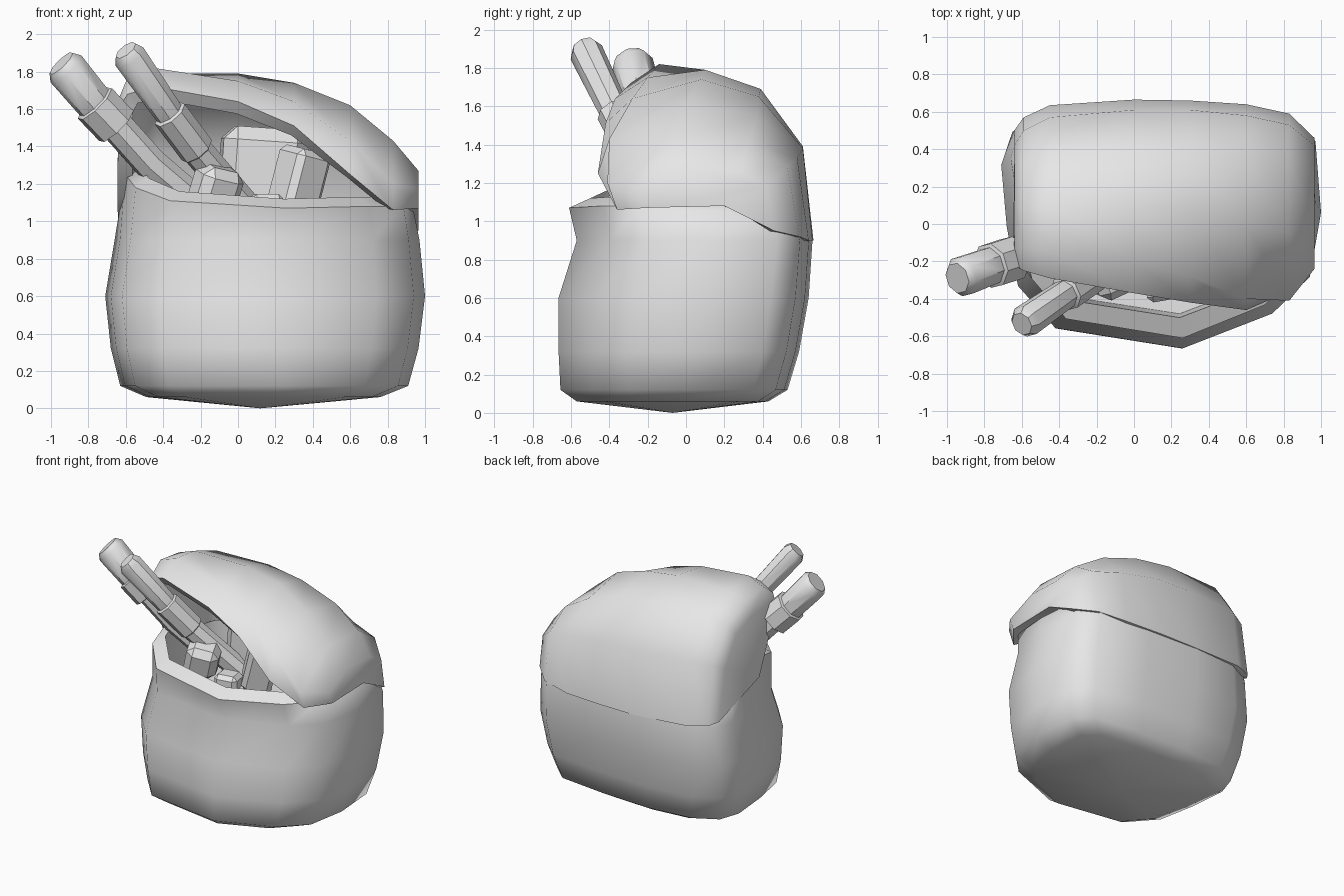
import bpy, bmesh, math
from mathutils import Vector, Euler

if "Cube" in bpy.data.objects:
    bpy.data.objects.remove(bpy.data.objects["Cube"])

grey = bpy.data.materials.new("plain grey")
grey.diffuse_color = (0.8, 0.8, 0.8, 1)
grey.use_nodes = True
grey.node_tree.nodes["Principled BSDF"].inputs["Base Color"].default_value = grey.diffuse_color


def finish(name, bm, angle=50, mods=()):
    """Turn a bmesh into a named object, apply modifiers, shade smooth by angle."""
    me = bpy.data.meshes.new(name)
    bm.to_mesh(me)
    bm.free()
    ob = bpy.data.objects.new(name, me)
    bpy.context.collection.objects.link(ob)
    me.materials.append(grey)
    bpy.ops.object.select_all(action='DESELECT')
    ob.select_set(True)
    bpy.context.view_layer.objects.active = ob
    for kind, settings in mods:
        m = ob.modifiers.new(kind, kind)
        for k, v in settings.items():
            setattr(m, k, v)
        bpy.ops.object.modifier_apply(modifier=m.name)
    bpy.ops.object.shade_smooth_by_angle(angle=math.radians(angle))
    return ob


def bridge(bm, a, b, closed=True):
    n = len(a)
    for i in range(n if closed else n - 1):
        j = (i + 1) % n
        bm.faces.new((a[i], a[j], b[j], b[i]))


# --- pouch body: one plan outline, refitted to the bounds of each level ---
plan = [(-.62, -.32), (-.42, -.55), (.26, -.66), (.74, -.47), (.94, -.27), (1, .08), (.97, .47),
        (.83, .6), (.4, .65), (-.05, .67), (-.45, .63), (-.65, .52), (-.71, .34), (-.68, 0)]
rim_z = [1.18, 1.11, 1.07, 1.08, 1.08] + [1.05] * 8 + [1.25]
levels = [  # z, x min, x max, y min, y max
    (.06, -.49, .76, -.57, .43),
    (.12, -.63, .91, -.655, .53),
    (.32, -.68, .965, -.665, .59),
    (.60, -.71, 1.0, -.665, .64),
    (.90, -.66, .97, -.57, .66),
    ("rim", -.63, .94, -.61, .635),
    ("lip", -.55, .85, -.50, .55),
    (.85, -.54, .84, -.48, .55)]
bm = bmesh.new()
rings = []
for z, x0, x1, y0, y1 in levels:
    ring = []
    for (px, py), rz in zip(plan, rim_z):
        x = x0 + (px + .71) / 1.71 * (x1 - x0)
        y = y0 + (py + .66) / 1.33 * (y1 - y0)
        h = {"rim": rz, "lip": rz + .05}.get(z, z)
        ring.append(bm.verts.new((x, y, h)))
    rings.append(ring)
for a, b in zip(rings, rings[1:]):
    bridge(bm, a, b)
base = bm.verts.new((.12, -.07, 0))
for i, v in enumerate(rings[0]):
    bm.faces.new((base, rings[0][(i + 1) % len(plan)], v))
bm.faces.new(rings[-1])
bmesh.ops.recalc_face_normals(bm, faces=bm.faces)
finish("pouch_body", bm, 55)

# --- flap: yz profiles (back to front edge) at stations along x ---
stations = {
    -.64: [(.5, .95), (.42, 1.35), (.28, 1.56), (.1, 1.63), (-.12, 1.65), (-.22, 1.6)],
    -.59: [(.57, .93), (.50, 1.38), (.33, 1.64), (.1, 1.74), (-.13, 1.77), (-.25, 1.68)],
    -.45: [(.635, .92), (.57, 1.4), (.37, 1.69), (.1, 1.79), (-.14, 1.82), (-.29, 1.72)],
    0: [(.665, .9), (.61, 1.39), (.39, 1.69), (.1, 1.79), (-.2, 1.75), (-.37, 1.64)],
    .3: [(.66, .9), (.61, 1.38), (.38, 1.65), (.08, 1.74), (-.28, 1.64), (-.42, 1.51)],
    .6: [(.64, .9), (.58, 1.33), (.37, 1.55), (0, 1.62), (-.4, 1.43), (-.46, 1.25)],
    .83: [(.59, .92), (.53, 1.28), (.33, 1.41), (-.05, 1.43), (-.41, 1.2), (-.36, 1.06)],
    .965: [(.46, .95), (.42, 1.18), (.28, 1.26), (0, 1.27), (-.24, 1.17), (-.2, 1.07)]}
bm = bmesh.new()
rows = [[bm.verts.new((x, y, z)) for y, z in prof] for x, prof in stations.items()]
for a, b in zip(rows, rows[1:]):
    bridge(bm, a, b, closed=False)
wall = bm.verts.new((-.645, 0, 1.12))          # lower front of the left side wall
bm.faces.new(rows[0] + [wall])
side = bm.verts.new((.965, .2, 1.08))          # lower edge on the right side
bm.faces.new(rows[-1] + [side])
bmesh.ops.recalc_face_normals(bm, faces=bm.faces)
bm.normal_update()
top = max(bm.faces, key=lambda f: f.calc_center_median().z)
if top.normal.z < 0:
    bmesh.ops.reverse_faces(bm, faces=bm.faces)
finish("flap", bm, 60, [("SOLIDIFY", dict(thickness=.08, offset=-1))])


# --- sticks: stepped tubes along a path ---
def stick(name, points, sides=8):
    """points: (position, radius); repeated positions make a step."""
    bm = bmesh.new()
    axis = (Vector(points[-1][0]) - Vector(points[0][0])).normalized()
    u = axis.orthogonal().normalized()
    w = axis.cross(u)
    rings = []
    for p, r in points:
        rings.append([bm.verts.new(Vector(p) + r * (u * math.cos(t) + w * math.sin(t)))
                      for t in (2 * math.pi * k / sides for k in range(sides))])
    for a, b in zip(rings, rings[1:]):
        bridge(bm, a, b)
    bm.faces.new(rings[0])
    bm.faces.new(rings[-1])
    bmesh.ops.recalc_face_normals(bm, faces=bm.faces)
    finish(name, bm, 40)


stick("collared_stick", [((-.945, -.29, 1.845), .085), ((-.92, -.28, 1.815), .112),
                         ((-.77, -.225, 1.635), .105), ((-.765, -.223, 1.63), .125),
                         ((-.65, -.185, 1.51), .125), ((-.645, -.183, 1.505), .09),
                         ((-.47, -.12, 1.31), .09), ((-.2, -.02, 1.08), .09)])
stick("stepped_stick", [((-.60, -.535, 1.915), .065), ((-.58, -.52, 1.88), .09),
                        ((-.37, -.375, 1.58), .08), ((-.365, -.372, 1.573), .098),
                        ((-.22, -.27, 1.38), .098), ((-.215, -.267, 1.373), .085),
                        ((.08, -.06, 1.03), .085)])


# --- stones: chamfered blocks ---
def stone(name, loc, size, rot, chamfer):
    bm = bmesh.new()
    bmesh.ops.create_cube(bm, size=1)
    turn = Euler([math.radians(a) for a in rot]).to_matrix()
    for v in bm.verts:
        v.co = turn @ Vector([c * s for c, s in zip(v.co, size)]) + Vector(loc)
    finish(name, bm, 30, [("BEVEL", dict(width=chamfer, segments=1))])


stone("back_stone", (.13, .12, 1.2), (.46, .36, .6), (0, 4, 4), .07)
stone("right_stone", (.32, -.17, 1.2), (.22, .24, .38), (8, 12, 35), .035)
stone("left_stone", (-.12, -.27, 1.17), (.24, .22, .25), (15, 12, 25), .05)
stone("small_stone", (.15, -.33, 1.08), (.18, .16, .13), (0, 0, 10), .03)
stone("filling", (.15, .0, .92), (1.1, .7, .2), (0, 0, 0), .05)
